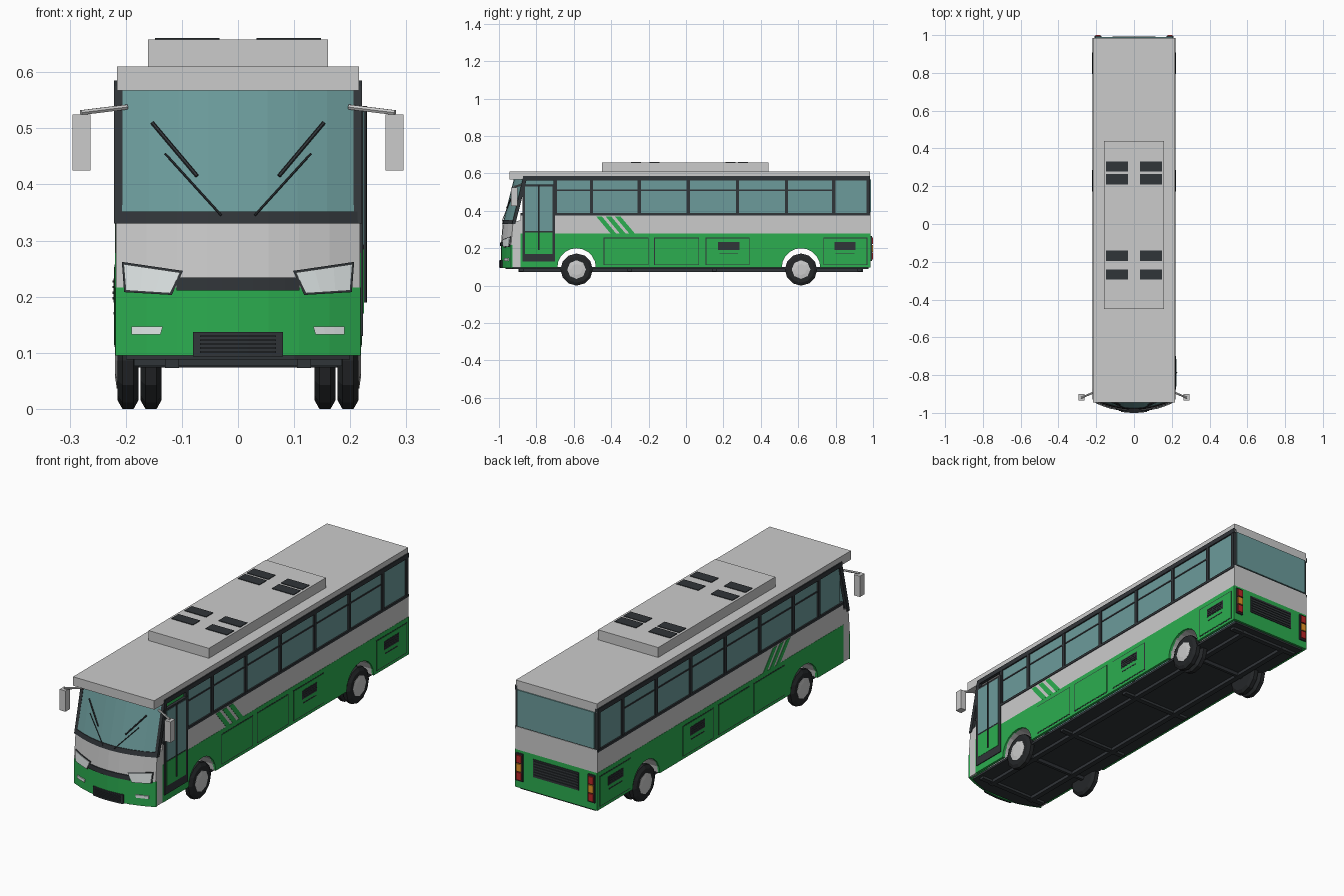
import bpy, bmesh, math
from mathutils import Vector

if "Cube" in bpy.data.objects:
    bpy.data.objects.remove(bpy.data.objects["Cube"])


def mat(name, r, g, b):
    m = bpy.data.materials.new(name)
    m.diffuse_color = (r, g, b, 1)
    m.use_nodes = True
    m.node_tree.nodes["Principled BSDF"].inputs["Base Color"].default_value = m.diffuse_color
    return m


GREEN = mat("green_paint", 0.025, 0.42, 0.08)
GLASS = mat("tinted_glass", 0.15, 0.33, 0.33)
DARK = mat("dark_trim", 0.03, 0.035, 0.04)
TYRE = mat("tyre_rubber", 0.018, 0.02, 0.022)
LAMP = mat("lamp_lens", 0.75, 0.8, 0.8)
RED = mat("red_lens", 0.5, 0.02, 0.02)
AMBER = mat("amber_lens", 0.8, 0.3, 0.02)


def mesh(name, verts, faces, m=None):
    me = bpy.data.meshes.new(name)
    me.from_pydata([tuple(v) for v in verts], [], faces)
    bm = bmesh.new()
    bm.from_mesh(me)
    bmesh.ops.recalc_face_normals(bm, faces=bm.faces)
    bm.to_mesh(me)
    bm.free()
    ob = bpy.data.objects.new(name, me)
    bpy.context.collection.objects.link(ob)
    if m:
        me.materials.append(m)
    return ob


def prism(name, a, b, m=None):
    """Solid between two matching outlines."""
    n = len(a)
    faces = [tuple(range(n)), tuple(range(2 * n - 1, n - 1, -1))]
    faces += [(i, (i + 1) % n, (i + 1) % n + n, i + n) for i in range(n)]
    return mesh(name, list(a) + list(b), faces, m)


def plate(name, pts, x0, x1, m=None, sides=(1, -1)):
    """Side outline in (y, z), thickened in x, on one or both sides."""
    for s in sides:
        prism(("right_" if s > 0 else "left_") + name,
              [(s * x0, y, z) for y, z in pts], [(s * x1, y, z) for y, z in pts], m)


def rect(y0, y1, z0, z1):
    return [(y0, z0), (y1, z0), (y1, z1), (y0, z1)]


def box(name, x0, x1, y0, y1, z0, z1, m=None, sides=(1,)):
    plate(name, rect(y0, y1, z0, z1), x0, x1, m, sides) if len(sides) > 1 else prism(
        name, [(x0, y, z) for y, z in rect(y0, y1, z0, z1)],
        [(x1, y, z) for y, z in rect(y0, y1, z0, z1)], m)


def rod(name, p, q, r, m=None):
    p, q = Vector(p), Vector(q)
    rot = (q - p).to_track_quat('Z', 'Y')
    ring = [rot @ Vector((r * math.cos(k * math.pi / 3), r * math.sin(k * math.pi / 3), 0)) for k in range(6)]
    prism(name, [p + v for v in ring], [q + v for v in ring], m)


def front_y(x, z):
    """Bowed and raked front surface."""
    y = -0.99 + 0.055 * (x / 0.218) ** 2
    return y + 0.01 * min(max((z - 0.22) / 0.11, 0), 1) + 0.06 * max((z - 0.33) / 0.24, 0)


def front_panel(name, bl, br, tr, tl, m=None, lift=0.0, thick=0.008, n=8):
    """Four corners in (x, z) draped over the front surface."""
    grid = []
    for lo, hi in ((bl, br), (tl, tr)):
        for k in range(n + 1):
            t = k / n
            x, z = lo[0] + (hi[0] - lo[0]) * t, lo[1] + (hi[1] - lo[1]) * t
            grid.append((x, front_y(x, z) - lift, z))
    w = n + 1
    back = [(x, y + thick, z) for x, y, z in grid]
    loop = list(range(w)) + list(range(2 * w - 1, w - 1, -1))
    faces = [(i, i + 1, i + 1 + w, i + w) for i in range(n)]
    faces += [tuple(j + 2 * w for j in f[::-1]) for f in faces]
    faces += [(a, b, b + 2 * w, a + 2 * w) for a, b in zip(loop, loop[1:] + loop[:1])]
    return mesh(name, grid + back, faces, m)


def front_band(name, w, z0, z1, m=None, lift=0.0, n=8):
    front_panel(name, (-w, z0), (w, z0), (w, z1), (-w, z1), m, lift, n=n)


def arch(yc, r=0.103, n=10):
    return [(yc - r * math.cos(math.pi * k / n), 0.097 + r * math.sin(math.pi * k / n)) for k in range(n + 1)]


AXLES = (-0.585, 0.615)

# Side skins with wheel arches, grey waist and front corner posts
skirt = [(-0.885, 0.097)] + arch(AXLES[0]) + arch(AXLES[1]) + [(0.985, 0.097), (0.985, 0.278), (-0.885, 0.278)]
plate("side_skirt", skirt, 0.206, 0.219, GREEN)
plate("side_waist", rect(-0.885, 0.985, 0.278, 0.38), 0.206, 0.218)
plate("corner_post", [(-0.935, 0.097), (-0.885, 0.097), (-0.885, 0.35), (-0.922, 0.34)], 0.206, 0.217)
plate("windscreen_pillar", [(-0.93, 0.33), (-0.912, 0.33), (-0.85, 0.575), (-0.872, 0.575)], 0.206, 0.221, DARK)
for yc in AXLES:
    a = arch(yc)
    n = len(a)
    mesh("wheel_arch_liner", [(x, y, z) for x in (-0.21, 0.21) for y, z in a],
         [(i, i + 1, i + 1 + n, i + n) for i in range(n - 1)])

# Side windows
plate("side_glass", rect(-0.70, 0.975, 0.38, 0.575), 0.208, 0.214, GLASS)
plate("driver_glass", rect(-0.865, -0.70, 0.38, 0.575), 0.208, 0.214, GLASS, (-1,))
plate("window_top_rail", rect(-0.872, 0.985, 0.563, 0.585), 0.206, 0.221, DARK)
plate("window_sill", rect(-0.885, 0.985, 0.376, 0.388), 0.206, 0.221, DARK)
plate("window_slider_rail", rect(-0.70, 0.79, 0.506, 0.513), 0.208, 0.217, DARK)
for y in (-0.70, -0.505, -0.25, 0.013, 0.275, 0.537, 0.79, 0.973):
    plate("window_post", rect(y - 0.009, y + 0.009, 0.38, 0.575), 0.206, 0.22, DARK)

# Slanted stripes and luggage flaps
for k in range(3):
    y = -0.48 + 0.05 * k
    plate("stripe", [(y, 0.37), (y + 0.03, 0.37), (y + 0.107, 0.278), (y + 0.077, 0.278)], 0.215, 0.2195, GREEN)
for y0, y1 in ((-0.44, -0.2), (-0.17, 0.07), (0.105, 0.34), (0.735, 0.97)):
    plate("flap_gap", rect(y0, y1, 0.11, 0.257), 0.215, 0.2198, DARK)
    plate("luggage_flap", rect(y0 + 0.004, y1 - 0.004, 0.114, 0.253), 0.215, 0.221, GREEN)
for y in (0.228, 0.85):
    plate("side_vent", rect(y - 0.057, y + 0.057, 0.19, 0.232), 0.216, 0.222, DARK)
    for k in range(4):
        z = 0.195 + 0.01 * k
        plate("vent_slat", rect(y - 0.052, y + 0.052, z, z + 0.004), 0.218, 0.2235, DARK)
    plate("flap_handle", rect(y - 0.05, y + 0.05, 0.168, 0.173), 0.216, 0.222, DARK)

# Passenger door
plate("door_frame", rect(-0.875, -0.70, 0.13, 0.54), 0.208, 0.223, DARK, (1,))
plate("door_glass", rect(-0.86, -0.715, 0.292, 0.53), 0.215, 0.2245, GLASS, (1,))
plate("door_lower_panel", rect(-0.86, -0.715, 0.17, 0.285), 0.215, 0.2245, GREEN, (1,))
rod("door_handle", (0.226, -0.787, 0.19), (0.226, -0.787, 0.54), 0.004, DARK)

# Front end
front_band("front_bumper", 0.218, 0.095, 0.216, GREEN)
front_band("front_upper_panel", 0.217, 0.216, 0.33)
front_band("windscreen_sill", 0.217, 0.33, 0.352, DARK, 0.003)
front_band("windscreen", 0.212, 0.352, 0.575, GLASS)
front_band("front_grille_bar", 0.11, 0.211, 0.234, DARK, 0.004)
front_band("lower_grille", 0.08, 0.093, 0.137, DARK, 0.006)
for k in range(5):
    front_band("lower_grille_slat", 0.068, 0.1 + 0.007 * k, 0.103 + 0.007 * k, DARK, 0.01)
for s in (1, -1):
    def lamp(name, pts, m, lift):
        p = [(s * x, z) for x, z in pts]
        front_panel(name, *(p if s > 0 else [p[1], p[0], p[3], p[2]]), m, lift, n=3)
    side = "right_" if s > 0 else "left_"
    lamp(side + "headlight_rim", [(0.118, 0.203), (0.203, 0.208), (0.207, 0.262), (0.098, 0.246)], DARK, 0.003)
    lamp(side + "headlight", [(0.121, 0.206), (0.200, 0.211), (0.204, 0.258), (0.103, 0.243)], LAMP, 0.006)
    lamp(side + "fog_lamp", [(0.138, 0.133), (0.19, 0.133), (0.19, 0.147), (0.134, 0.147)], LAMP, 0.004)

    # Wipers and mirrors
    def on_glass(x, z, lift):
        return (s * x, front_y(x, z) - lift, z)
    rod(side + "wiper_arm", on_glass(0.03, 0.345, 0.008), on_glass(0.13, 0.455, 0.01), 0.002, DARK)
    rod(side + "wiper_blade", on_glass(0.073, 0.415, 0.006), on_glass(0.153, 0.51, 0.006), 0.0035, DARK)
    rod(side + "mirror_arm", (s * 0.198, -0.885, 0.538), (s * 0.28, -0.92, 0.528), 0.005)
plate("mirror", [(-0.935, 0.425), (-0.9, 0.425), (-0.9, 0.525), (-0.935, 0.525)], 0.263, 0.295)

# Roof and air conditioning unit
box("roof", -0.216, 0.216, -0.945, 0.985, 0.567, 0.61)
box("roof_unit", -0.16, 0.16, -0.45, 0.44, 0.605, 0.658)
for y in (0.305, 0.237, -0.168, -0.268):
    box("roof_vent", 0.033, 0.148, y - 0.027, y + 0.027, 0.65, 0.661, DARK, (1, -1))

# Rear end
box("rear_panel", -0.218, 0.218, 0.97, 0.986, 0.097, 0.278, GREEN)
box("rear_waist", -0.217, 0.217, 0.97, 0.986, 0.278, 0.388)
box("rear_window_frame", -0.218, 0.218, 0.965, 0.984, 0.385, 0.58, DARK)
box("rear_window", -0.205, 0.205, 0.975, 0.99, 0.392, 0.567, GLASS)
box("rear_grille", -0.122, 0.122, 0.98, 0.99, 0.17, 0.255, DARK)
for k in range(6):
    box("rear_grille_slat", -0.115, 0.115, 0.985, 0.993, 0.178 + 0.013 * k, 0.183 + 0.013 * k, DARK)
box("tail_light_housing", 0.173, 0.21, 0.98, 0.994, 0.133, 0.265, DARK, (1, -1))
for z, m in ((0.14, RED), (0.181, AMBER), (0.222, RED)):
    box("tail_light", 0.178, 0.205, 0.985, 1.0, z, z + 0.036, m, (1, -1))

# Floor and chassis
prism("floor", [(x, y, 0.088) for x, y in ((-0.2, -0.925), (-0.1, -0.965), (0.1, -0.965), (0.2, -0.925), (0.2, 0.975), (-0.2, 0.975))],
      [(x, y, 0.099) for x, y in ((-0.2, -0.925), (-0.1, -0.965), (0.1, -0.965), (0.2, -0.925), (0.2, 0.975), (-0.2, 0.975))], DARK)
box("chassis_rail", 0.105, 0.13, -0.895, 0.945, 0.073, 0.09, DARK, (1, -1))
for y in (-0.88, -0.3, 0.15, 0.93):
    box("cross_member", -0.185, 0.185, y - 0.012, y + 0.012, 0.076, 0.09, DARK)


# Wheels: lathed twelve-sided tyres with eight-sided hubs
def lathe(name, profile, n, xc, yc, m=None):
    verts = [(xc + x, yc + r * math.sin(2 * math.pi * k / n), 0.086 - r * math.cos(2 * math.pi * k / n))
             for x, r in profile for k in range(n)]
    c = len(profile)
    faces = [(j * n + k, j * n + (k + 1) % n, (j + 1) * n + (k + 1) % n, (j + 1) * n + k)
             for j in range(c - 1) for k in range(n)]
    faces += [tuple(range(n)), tuple(range((c - 1) * n, c * n))]
    return mesh(name, verts, faces, m)


TREAD = ((-0.019, 0.05), (-0.019, 0.07), (-0.01, 0.086), (0.01, 0.086), (0.019, 0.07), (0.019, 0.05))
for yc, tag in zip(AXLES, ("front", "rear")):
    rod(tag + "_axle", (-0.19, yc, 0.086), (0.19, yc, 0.086), 0.014, DARK)
    for s in (1, -1):
        side = "_right_" if s > 0 else "_left_"
        lathe(tag + side + "tyre", TREAD, 12, s * 0.196, yc, TYRE)
        lathe(tag + side + "hub", [(s * 0.01, 0.05), (s * 0.02, 0.05), (s * 0.023, 0.03)], 8, s * 0.196, yc)
        if tag == "rear":
            lathe("rear" + side + "inner_tyre", TREAD, 12, s * 0.155, yc, TYRE)
